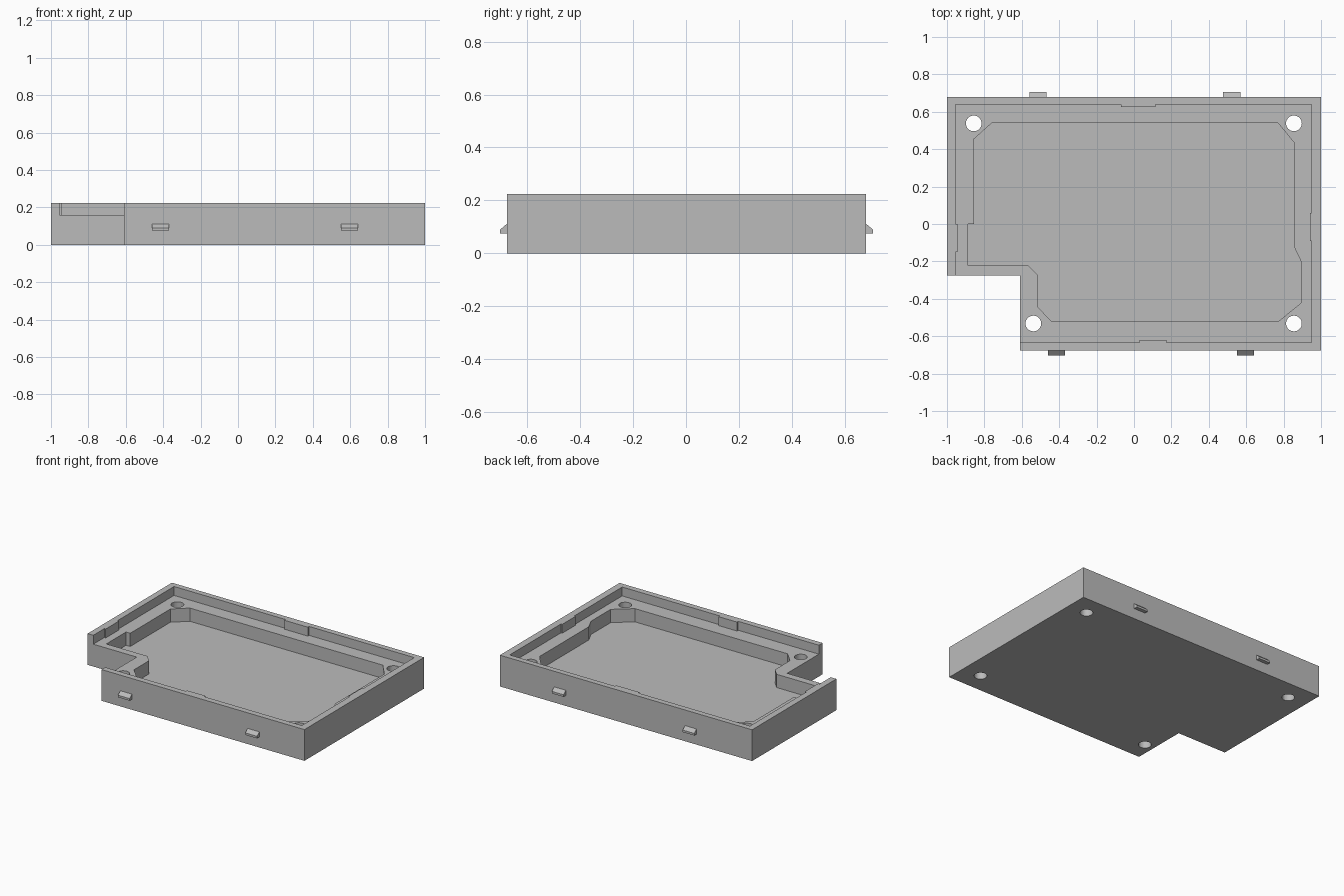
import bpy, bmesh, math
from mathutils import Vector

if "Cube" in bpy.data.objects:
    bpy.data.objects.remove(bpy.data.objects["Cube"])

grey = bpy.data.materials.new("plain grey")
grey.diffuse_color = (0.5, 0.5, 0.5, 1)
grey.use_nodes = True
grey.node_tree.nodes["Principled BSDF"].inputs["Base Color"].default_value = grey.diffuse_color


def prism(name, base, sweep):
    """Extrude a closed loop of 3D points along a sweep vector."""
    bm = bmesh.new()
    face = bm.faces.new([bm.verts.new(p) for p in base])
    new = bmesh.ops.extrude_face_region(bm, geom=[face])["geom"]
    bmesh.ops.translate(bm, vec=Vector(sweep), verts=[v for v in new if isinstance(v, bmesh.types.BMVert)])
    bmesh.ops.recalc_face_normals(bm, faces=bm.faces)
    mesh = bpy.data.meshes.new(name)
    bm.to_mesh(mesh)
    bm.free()
    mesh.materials.append(grey)
    obj = bpy.data.objects.new(name, mesh)
    bpy.context.collection.objects.link(obj)
    return obj


def slab(name, outline, z0, z1):
    return prism(name, [(x, y, z0) for x, y in outline], (0, 0, z1 - z0))


H, SHELF, FLOOR = 0.224, 0.16, 0.065

# Tray block with the corner notch
tray = slab("tray", [(-1, -0.275), (-0.61, -0.275), (-0.61, -0.676), (1, -0.676),
                     (1, 0.68), (-1, 0.68)], 0, H)

# Upper recess leaving the rim, with a small locating bump on each wall
recess = slab("recess_cutter", [
    (-0.955, -0.634), (0.03, -0.634), (0.03, -0.62), (0.175, -0.62), (0.175, -0.634),
    (0.95, -0.634), (0.95, -0.09), (0.94, -0.09), (0.94, 0.06), (0.95, 0.06),
    (0.95, 0.64), (0.115, 0.64), (0.115, 0.626), (-0.07, 0.626), (-0.07, 0.64),
    (-0.955, 0.64), (-0.955, 0), (-0.944, 0), (-0.944, -0.15), (-0.955, -0.15)], SHELF, 0.4)

# Deep pocket inside the shelf
pocket = slab("pocket_cutter", [
    (-0.855, 0.455), (-0.76, 0.54), (0.77, 0.54), (0.856, 0.435), (0.856, -0.122),
    (0.893, -0.2), (0.893, -0.422), (0.77, -0.522), (-0.44, -0.522), (-0.513, -0.445),
    (-0.513, -0.275), (-0.563, -0.223), (-0.888, -0.223), (-0.888, 0), (-0.855, 0)], FLOOR, 0.35)

# Screw holes through the corners
cutters = [recess, pocket]
for cx, cy in [(-0.857, 0.538), (0.855, 0.538), (0.855, -0.532), (-0.538, -0.532)]:
    ring = [(cx + 0.042 * math.cos(math.tau * i / 32), cy + 0.042 * math.sin(math.tau * i / 32))
            for i in range(32)]
    cutters.append(slab("hole_cutter", ring, -0.1, 0.3))

for cutter in cutters:
    cutter.hide_render = True
    cutter.hide_viewport = True
    cut = tray.modifiers.new(cutter.name, "BOOLEAN")
    cut.operation, cut.solver, cut.object = "DIFFERENCE", "EXACT", cutter

# Snap clips on the front and back walls
for side, wall, starts in [(-1, 0.676, (-0.46, 0.55)), (1, 0.68, (-0.56, 0.477))]:
    for x in starts:
        profile = [(-0.01, 0.075), (0.026, 0.075), (0.026, 0.09), (0, 0.112), (-0.01, 0.112)]
        prism("snap_clip", [(x, side * (wall + d), z) for d, z in profile], (0.092, 0, 0))
